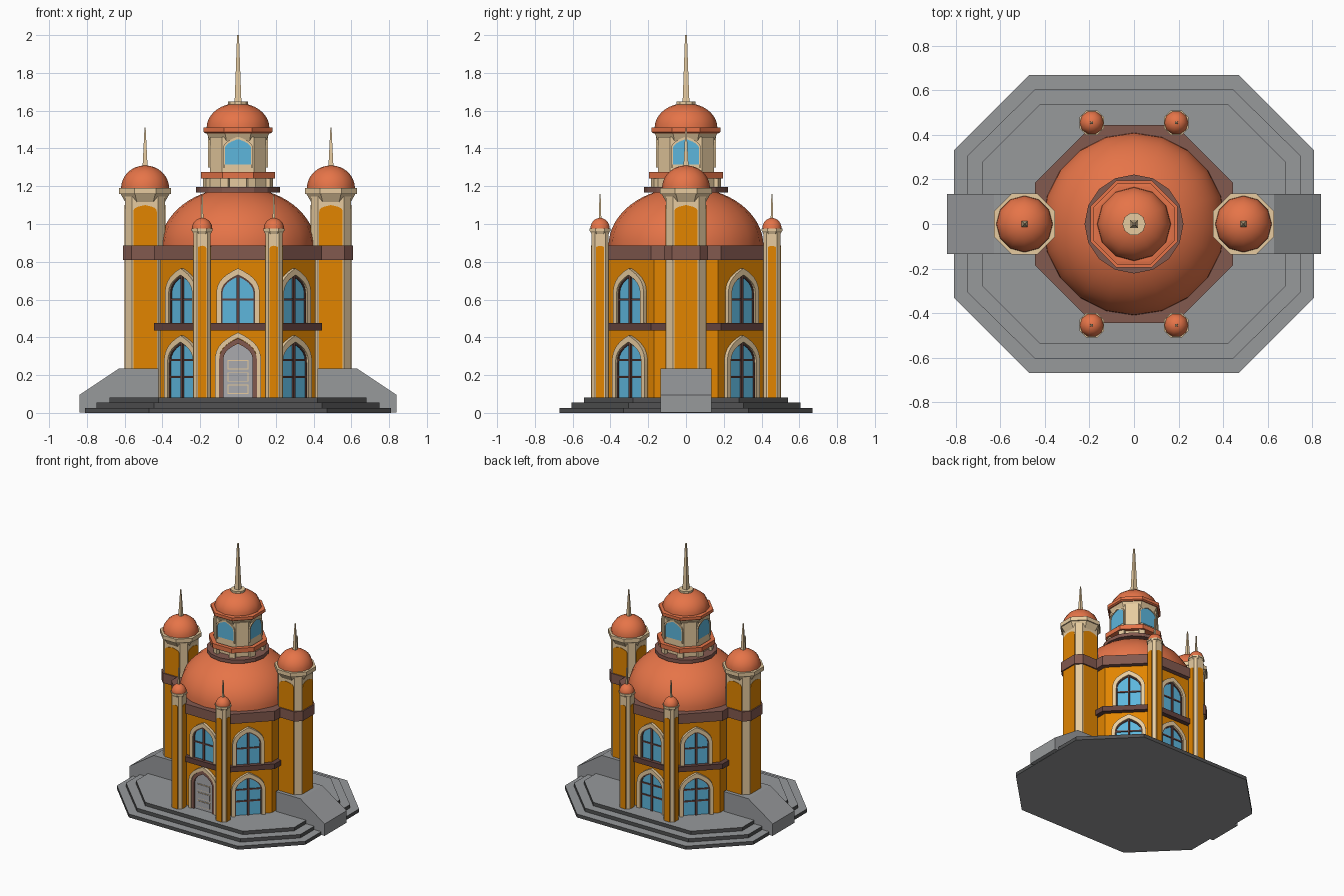
import bpy, bmesh, math
from mathutils import Matrix, Vector

if "Cube" in bpy.data.objects:
    bpy.data.objects.remove(bpy.data.objects["Cube"])

def material(name, r, g, b):
    m = bpy.data.materials.new(name)
    m.diffuse_color = (r, g, b, 1)
    m.use_nodes = True
    m.node_tree.nodes["Principled BSDF"].inputs["Base Color"].default_value = m.diffuse_color
    return m

ORANGE = material("orange wall", 0.76, 0.235, 0.0)
RED = material("terracotta roof", 0.79, 0.175, 0.065)
BROWN = material("brown band", 0.225, 0.10, 0.078)
DARK = material("dark brown", 0.125, 0.055, 0.048)
CREAM = material("cream stone", 0.80, 0.60, 0.35)
GLASS = material("blue glass", 0.11, 0.47, 0.72)
GREY = material("grey stone", 0.31, 0.32, 0.33)
RISER = material("dark grey stone", 0.082, 0.083, 0.085)
DOOR = material("light grey door", 0.40, 0.40, 0.42)

def finish(name, bm, *mats):
    bmesh.ops.recalc_face_normals(bm, faces=bm.faces)
    me = bpy.data.meshes.new(name)
    bm.to_mesh(me)
    bm.free()
    for m in mats:
        me.materials.append(m)
    ob = bpy.data.objects.new(name, me)
    bpy.context.collection.objects.link(ob)
    return ob

def prism(name, pts, d0, d1, mat, M=Matrix()):
    """Extrude a 2D outline from depth d0 to d1, placed by M."""
    bm = bmesh.new()
    a = [bm.verts.new(M @ Vector((u, v, d0))) for u, v in pts]
    b = [bm.verts.new(M @ Vector((u, v, d1))) for u, v in pts]
    bm.faces.new(a)
    bm.faces.new(b)
    for i in range(len(pts)):
        j = (i + 1) % len(pts)
        bm.faces.new((a[i], a[j], b[j], b[i]))
    return finish(name, bm, mat)

def lathe(name, prof, n, mat, x=0, y=0, flat=False, smooth=False):
    """Spin (radius, z) points; flat=True treats radii as distance to the flats."""
    bm = bmesh.new()
    k = 1 / math.cos(math.pi / n) if flat else 1
    off = math.pi / n if flat else 0
    rings = [[bm.verts.new((x + r * k * math.cos(off + 2 * math.pi * i / n),
                            y + r * k * math.sin(off + 2 * math.pi * i / n), z))
              for i in range(n)] for r, z in prof]
    for p, q in zip(rings, rings[1:]):
        for i in range(n):
            j = (i + 1) % n
            bm.faces.new((p[i], p[j], q[j], q[i])).smooth = smooth
    bm.faces.new(rings[0][::-1])
    bm.faces.new(rings[-1])
    return finish(name, bm, mat)

def dome(name, r, z, h, n, mat, x=0, y=0, end=0.97, steps=9):
    prof = [(r * math.cos(t * end * math.pi / 2 / steps),
             z + h * math.sin(t * end * math.pi / 2 / steps)) for t in range(steps + 1)]
    lathe(name, prof, n, mat, x, y, smooth=True)

def octagon(a, b, c, d, x=0, y=0):
    q = [(a, -d), (a, d), (c, b), (-c, b), (-a, d), (-a, -d), (-c, -b), (c, -b)]
    return [(x + u, y + v) for u, v in q]

def rect(u0, u1, v0, v1):
    return [(u0, v0), (u1, v0), (u1, v1), (u0, v1)]

def wall(deg, x=0, y=0):
    """Frame with u along the wall, v up and depth outward."""
    c, s = math.cos(math.radians(deg)), math.sin(math.radians(deg))
    return Matrix(((-s, 0, c, x), (c, 0, s, y), (0, 1, 0, 0), (0, 0, 0, 1)))

def arch(hw, z0, spring, peak, p=2.8, n=8):
    """Arched outline; a larger p gives a rounder head."""
    ts = [1 - (1 - i / n) ** 1.6 for i in range(n + 1)]
    side = [(hw * (1 - t ** p), spring + (peak - spring) * t) for t in ts]
    return [(hw, z0)] + side + [(-u, v) for u, v in side[-2::-1]] + [(-hw, z0)]

def arch_frame(name, hw, z0, spring, peak, t, d0, d1, mat, M):
    outer, inner = arch(hw, z0, spring, peak), arch(hw - t, z0, spring, peak - t * 1.3)
    prism(name, outer + inner[::-1], d0, d1, mat, M)

# Stepped base: grey treads, dark risers
for i, (a, b, c, d) in enumerate([(.81, .67, .47, .33), (.75, .605, .445, .305), (.68, .54, .42, .28)]):
    ob = prism("base_step", octagon(a, b, c, d), i * .027, (i + 1) * .027, GREY)
    ob.data.materials.append(RISER)
    for p in ob.data.polygons:
        p.material_index = 0 if abs(p.normal.z) > .5 else 1

# Sloping side blocks
for s in (1, -1):
    prof = [(.42, .002), (.84, .002), (.84, .095), (.63, .235), (.42, .235)]
    prism("side_block", [(s * u, v) for u, v in prof], -.135, .135, GREY, wall(-90))

# Main octagonal body, bands and dome
lathe("main_body", [(.41, .08), (.41, .83)], 8, ORANGE, flat=True)
lathe("lower_band", [(.445, .435), (.445, .475)], 8, DARK, flat=True)
lathe("upper_band", [(.445, .81), (.445, .885)], 8, BROWN, flat=True)
dome("main_dome", .41, .885, .31, 20, RED, end=.75, steps=12)

# Windows on six faces, door on the lower front
def window(M, z0, spring, peak, hw, bars):
    arch_frame("window_frame", hw, z0, spring, peak, .027, .40, .432, CREAM, M)
    prism("window_glass", arch(hw - .026, z0, spring, peak - .034), .405, .413, GLASS, M)
    arch_frame("window_sash", hw - .026, z0, spring, peak - .034, .007, .405, .42, DARK, M)
    prism("window_mullion", rect(-.007, .007, z0, peak - .04), .405, .424, DARK, M)
    for z in bars:
        prism("window_bar", rect(-hw + .03, hw - .03, z - .005, z + .005), .405, .42, DARK, M)

for deg in (-135, -90, -45, 45, 90, 135):
    M = wall(deg)
    window(M, .475, .62, .765, .115, (.60,))
    if deg != -90:
        window(M, .08, .26, .41, .122, (.19, .28))
M = wall(-90)
arch_frame("door_frame", .122, .08, .27, .425, .022, .40, .435, CREAM, M)
arch_frame("door_jamb", .1, .08, .27, .395, .022, .40, .428, BROWN, M)
prism("door", arch(.079, .08, .27, .366), .405, .416, DOOR, M)
for z in (.10, .165, .23):
    prism("door_panel_rim", rect(-.055, .055, z, z + .05), .41, .419, CREAM, M)
    prism("door_panel", rect(-.051, .051, z + .004, z + .046), .41, .422, DOOR, M)

# Towers: chamfered cream shaft, arched orange panels, flared collar, dome, spire
def tower(name, x, y, a, c, panel, top, collar, dome_r, dome_h, tip, n):
    prism(name + "_shaft", octagon(a, a, c, c, x, y), .08, top - .02, CREAM)
    for deg in (0, 90, 180, 270):
        prism(name + "_panel", arch(panel, .08, top - .09 - panel * .7, top - .09, 4),
              a - .005, a + .003, ORANGE, wall(deg, x, y))
    h = collar * .22
    lathe(name + "_collar", [(a * .97, top - h * 2.6), (collar * .94, top - h), (collar, top - h),
                             (collar, top)], 8, CREAM, x, y, flat=True)
    dome(name + "_dome", dome_r, top, dome_h, n, RED, x, y)
    z = top + dome_h - .01
    lathe(name + "_spire", [(dome_r * .09 + .002, z), (.003, tip)], 4, CREAM, x, y, flat=True)

for sx in (1, -1):
    x = sx * .492
    tower("side_tower", x, 0, .105, .068, .062, 1.19, .138, .127, .12, 1.51, 12)
    prism("side_tower_band", octagon(.117, .117, .073, .073, x), .81, .885, BROWN)
    for sy in (1, -1):
        tower("corner_turret", sx * .19, sy * .455, .045, .028, .022, .975, .056, .054, .057, 1.16, 10)

# Lantern on the main dome: ring, balustrade, drum, cornice, dome and spire
lathe("lantern_base_ring", [(.222, 1.168), (.222, 1.195)], 16, BROWN)
for i in range(8):
    prism("balcony_post", rect(-.022, .022, 1.19, 1.245), .17, .192, CREAM, wall(22.5 + i * 45))
lathe("balcony_rail", [(.195, 1.24), (.195, 1.275), (.165, 1.275), (.165, 1.24)], 8, RED, flat=True)
prism("lantern_drum", octagon(.148, .148, .085, .085), 1.19, 1.46, CREAM)
lathe("lantern_flare", [(.148, 1.44), (.168, 1.485)], 8, CREAM, flat=True)
for deg in (0, 90, 180, 270):
    M = wall(deg)
    arch_frame("lantern_window_frame", .08, 1.30, 1.39, 1.462, .01, .14, .158, CREAM, M)
    prism("lantern_glass", arch(.071, 1.315, 1.39, 1.45), .143, .151, GLASS, M)
lathe("lantern_cornice", [(.172, 1.48), (.182, 1.487), (.182, 1.51), (.168, 1.512)], 8, RED, flat=True)
dome("lantern_dome", .166, 1.51, .13, 12, RED)
lathe("finial_disc", [(.052, 1.63), (.052, 1.648)], 10, CREAM)
lathe("main_spire", [(.018, 1.645), (.014, 1.75), (.005, 2.0)], 4, CREAM, flat=True)
